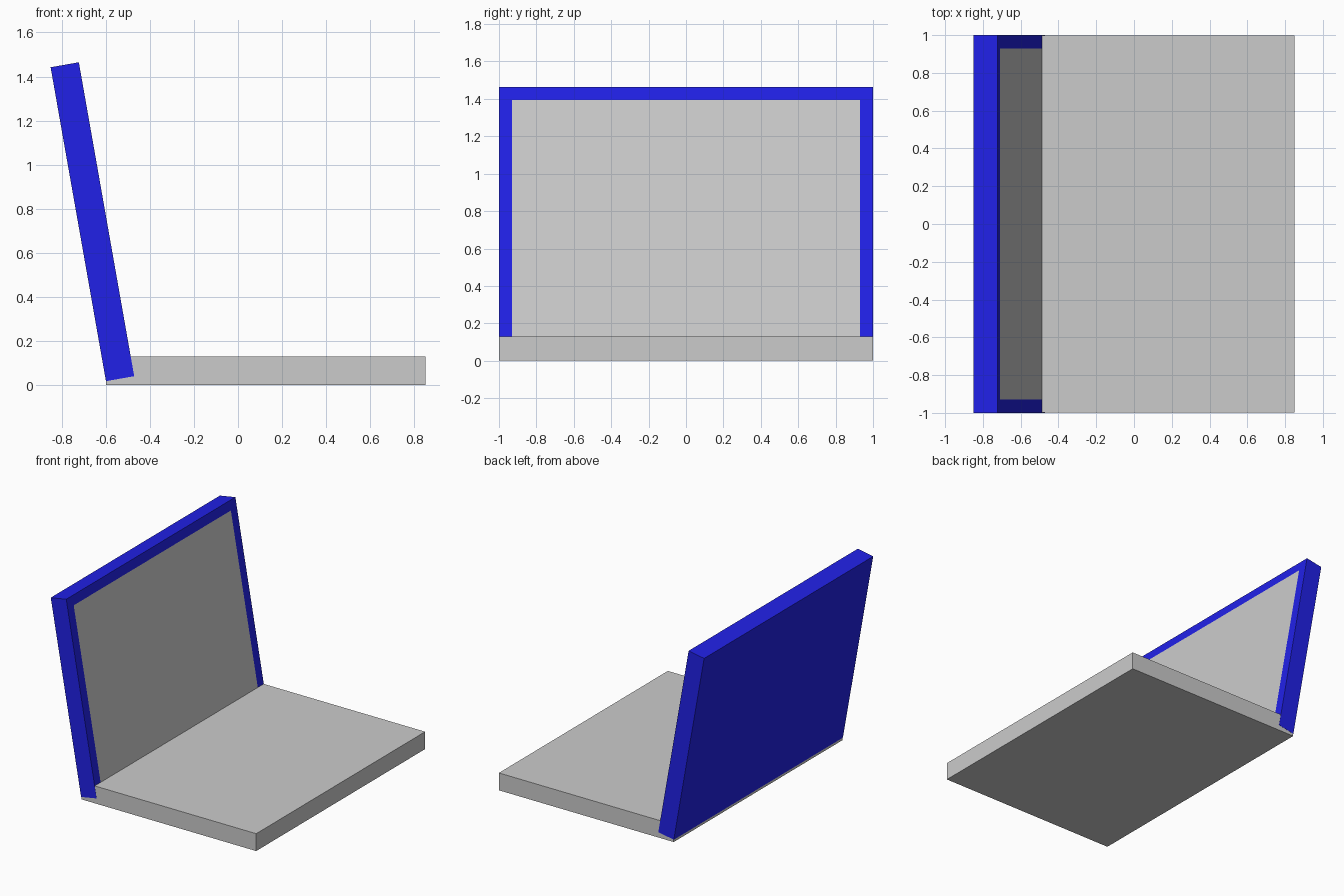
import bpy, bmesh
from math import radians
from mathutils import Vector

if "Cube" in bpy.data.objects:
    bpy.data.objects.remove(bpy.data.objects["Cube"])


def box(name, lo, hi, inset=0.0):
    """Box between two corners; optionally inset its +x face as a second material."""
    lo, hi = Vector(lo), Vector(hi)
    bm = bmesh.new()
    bmesh.ops.create_cube(bm, size=1)
    bmesh.ops.scale(bm, vec=hi - lo, verts=bm.verts)
    bmesh.ops.translate(bm, vec=(lo + hi) / 2, verts=bm.verts)
    if inset:
        bm.normal_update()
        front = next(f for f in bm.faces if f.normal.x > 0.9)
        bmesh.ops.inset_region(bm, faces=[front], thickness=inset)
        front.material_index = 1
    mesh = bpy.data.meshes.new(name)
    bm.to_mesh(mesh)
    bm.free()
    obj = bpy.data.objects.new(name, mesh)
    bpy.context.collection.objects.link(obj)
    return obj


def material(name, color):
    mat = bpy.data.materials.new(name)
    mat.diffuse_color = color
    mat.use_nodes = True
    mat.node_tree.nodes["Principled BSDF"].inputs["Base Color"].default_value = mat.diffuse_color
    return mat


# Flat base slab, a hair narrower so the lid covers its ends
box("base", (-0.598, -0.999, 0), (0.85, 0.999, 0.13))

# Lid leaning back, with a flush grey screen inside a blue frame
lid = box("lid", (0, -1, 0), (0.13, 1, 1.446), inset=0.1)
lid.data.materials.append(material("blue", (0.015, 0.015, 0.8, 1)))
lid.data.materials.append(material("screen_grey", (0.8, 0.8, 0.8, 1)))
lid.location = (-0.599, 0, 0.018)
lid.rotation_euler.y = radians(-10)
